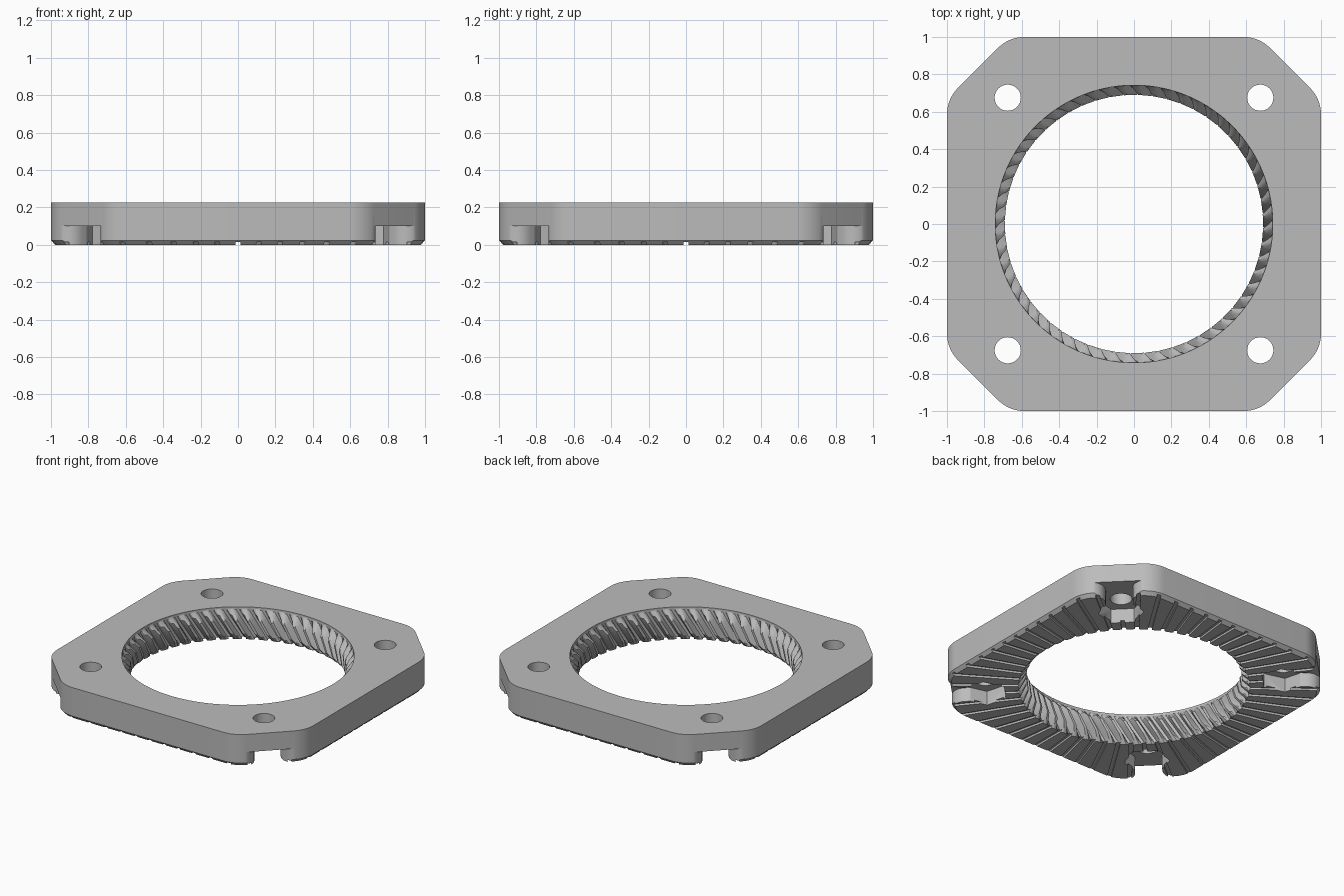
import bpy, bmesh, math
from mathutils import Vector, Matrix

cube = bpy.data.objects.get("Cube")
if cube:
    bpy.data.objects.remove(cube, do_unlink=True)

HEIGHT = 0.225
POCKET = 0.1       # depth of the corner pockets
TEETH = 56
PITCH = math.tau / TEETH
BOLT = 0.955       # bolt hole distance from the centre, on the diagonals

grey = bpy.data.materials.new("light grey")
grey.use_nodes = True
color = (0.5, 0.5, 0.5, 1)
grey.diffuse_color = color
grey.node_tree.nodes["Principled BSDF"].inputs["Base Color"].default_value = color


def loft(bm, loops):
    """Closed skin through stacked loops of equal length, lowest first."""
    rings = [[bm.verts.new(p) for p in loop] for loop in loops]
    n = len(rings[0])
    for a, b in zip(rings, rings[1:]):
        for i in range(n):
            j = (i + 1) % n
            bm.faces.new((a[i], a[j], b[j], b[i]))
    bm.faces.new(rings[0][::-1])
    bm.faces.new(rings[-1])


def flat(points, z):
    return [(p[0], p[1], z) for p in points]


def circle(r, n, cx=0, start=0):
    return [(cx + r * math.cos(start + math.tau * i / n),
             r * math.sin(start + math.tau * i / n)) for i in range(n)]


def make(name, bm):
    bmesh.ops.recalc_face_normals(bm, faces=bm.faces)
    mesh = bpy.data.meshes.new(name)
    bm.to_mesh(mesh)
    bm.free()
    mesh.materials.append(grey)
    obj = bpy.data.objects.new(name, mesh)
    bpy.context.collection.objects.link(obj)
    return obj


def radial_prisms(name, profile, z0, z1, count, start=0):
    """Copies of one upright prism, turned around the z axis."""
    bm = bmesh.new()
    for k in range(count):
        turn = Matrix.Rotation(start + math.tau * k / count, 3, 'Z')
        loft(bm, [[turn @ Vector(p) for p in flat(profile, z)] for z in (z0, z1)])
    return make(name, bm)


def plate_outline(inset):
    """Square with cut corners, each of the eight bends rounded."""
    side, cut, radius = 1 - inset, 1.18 - inset, 0.2 - inset
    step = math.pi / 4
    points = []
    for k in range(8):
        # bend between the straight edges facing angles k*step and (k+1)*step
        d0, d1 = (side, cut) if k % 2 == 0 else (cut, side)
        a = k * step
        along = (d1 - radius - (d0 - radius) * math.cos(step)) / math.sin(step)
        c = Vector(((d0 - radius) * math.cos(a) - along * math.sin(a),
                    (d0 - radius) * math.sin(a) + along * math.cos(a)))
        for i in range(9):
            t = a + step * i / 8
            points.append((c.x + radius * math.cos(t), c.y + radius * math.sin(t)))
    return points


# Plate with a bevelled lower rim
bm = bmesh.new()
loft(bm, [flat(plate_outline(0.022), 0), flat(plate_outline(0), 0.024),
          flat(plate_outline(0), HEIGHT)])
plate = make("ring_plate", bm)

# Bore cutter: slanted teeth, flared at both ends
VALLEY = 0.742
keys = [(-0.05, VALLEY), (0, 0.736), (0.03, 0.71), (0.06, 0.69), (0.11, 0.69),
        (0.15, 0.69), (0.18, 0.712), (0.205, 0.738), (0.213, VALLEY), (0.3, VALLEY)]
SAMPLES = 8
loops = []
for z, tip in keys:
    loop = []
    for i in range(TEETH * SAMPLES):
        wave = 0.6 - 0.85 * math.cos(math.tau * i / SAMPLES)
        r = VALLEY - (VALLEY - tip) * min(1, max(0, wave))
        t = i * PITCH / SAMPLES + 0.8 * z
        loop.append((r * math.cos(t), r * math.sin(t), z))
    loops.append(loop)
bm = bmesh.new()
loft(bm, loops)
cutters = [make("bore_cutter", bm)]

# Corner slots with rounded mouths, nut pockets and bolt holes
HALF, ROUND, FACE = 0.088, 0.095, 1.185
arc = [(FACE - ROUND + ROUND * math.sin(a), HALF + ROUND - ROUND * math.cos(a))
       for a in [math.pi / 2 * i / 8 for i in range(9)]]
side = [(BOLT, HALF)] + arc + [(1.3, HALF + ROUND)]
slot = side + [(x, -y) for x, y in reversed(side)]
quarter = math.pi / 4
cutters += [
    radial_prisms("slot_cutter", slot, -0.1, POCKET, 4, quarter),
    radial_prisms("nut_cutter", circle(0.147, 6, BOLT, math.pi / 2), -0.1, POCKET, 4, quarter),
    radial_prisms("hole_cutter", circle(0.07, 32, BOLT), -0.1, 0.4, 4, quarter),
]

# Radial grooves across the underside
groove = [(0.66, -0.013), (1.4, -0.013), (1.4, 0.013), (0.66, 0.013)]
cutters.append(radial_prisms("groove_cutter", groove, -0.05, 0.014, TEETH))

for cutter in cutters:
    cutter.hide_render = True
    mod = plate.modifiers.new(cutter.name, 'BOOLEAN')
    mod.operation = 'DIFFERENCE'
    mod.solver = 'EXACT'
    mod.object = cutter

# Bake the cuts and drop the cutters
bpy.context.view_layer.update()
result = plate.evaluated_get(bpy.context.evaluated_depsgraph_get())
baked = bpy.data.meshes.new_from_object(result)
plate.modifiers.clear()
plate.data = baked
for cutter in cutters:
    bpy.data.objects.remove(cutter, do_unlink=True)

bpy.ops.object.select_all(action='DESELECT')
plate.select_set(True)
bpy.context.view_layer.objects.active = plate
bpy.ops.object.shade_smooth_by_angle(angle=math.radians(25))
